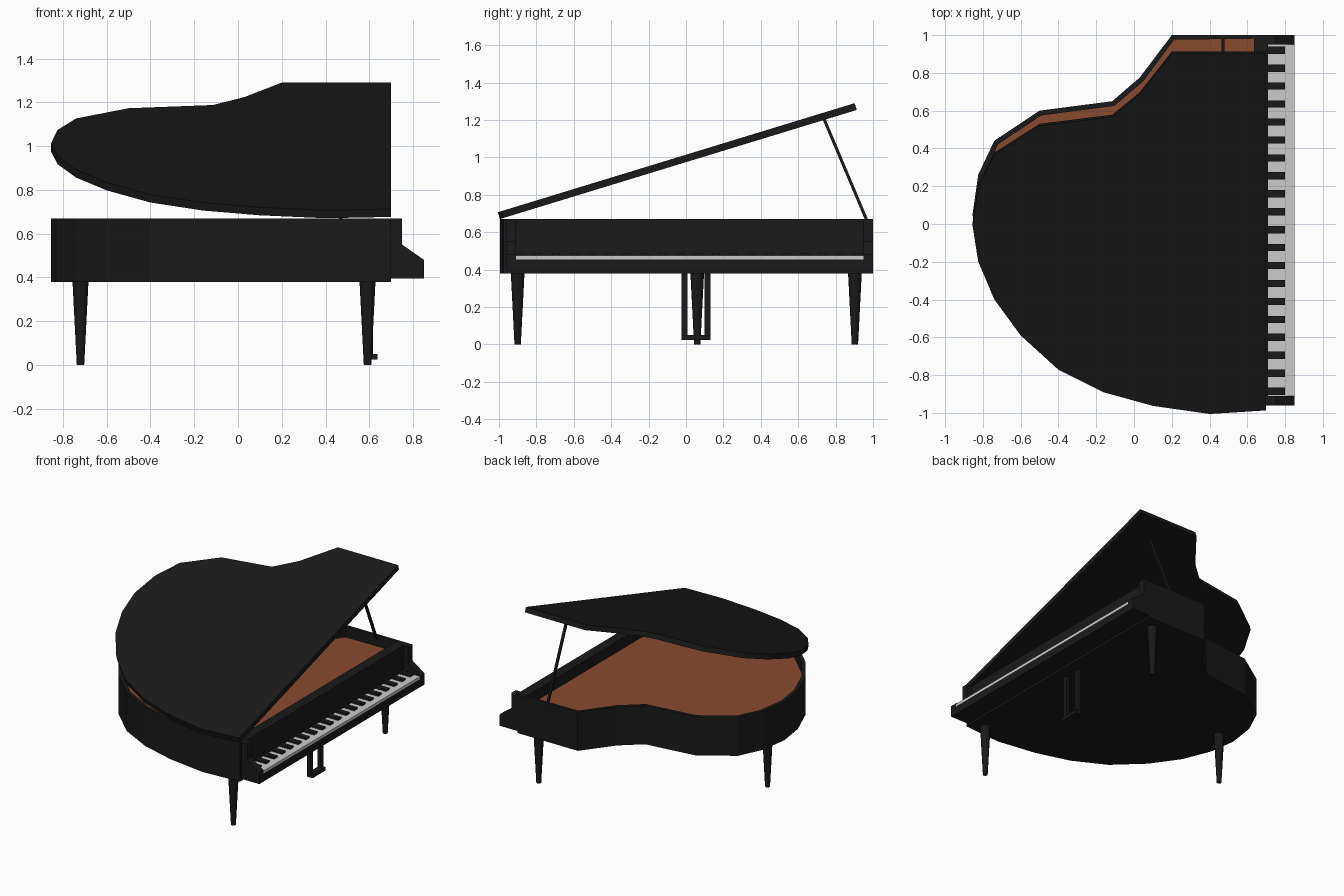
import bpy, bmesh, math
from mathutils import Vector, Matrix

if "Cube" in bpy.data.objects:
    bpy.data.objects.remove(bpy.data.objects["Cube"])


def material(name, rgb):
    m = bpy.data.materials.new(name)
    m.diffuse_color = (*rgb, 1)
    m.use_nodes = True
    m.node_tree.nodes["Principled BSDF"].inputs["Base Color"].default_value = m.diffuse_color
    return m


BLACK = material("black lacquer", (0.01, 0.01, 0.01))
BROWN = material("brown wood", (0.25, 0.07, 0.027))
WHITE = material("ivory", (0.8, 0.8, 0.8))


def finish(bm, name, *mats):
    bmesh.ops.recalc_face_normals(bm, faces=bm.faces)
    me = bpy.data.meshes.new(name)
    bm.to_mesh(me)
    bm.free()
    ob = bpy.data.objects.new(name, me)
    for m in mats:
        me.materials.append(m)
    bpy.context.collection.objects.link(ob)
    return ob


def prism(points, offset):
    """Extrude a closed polygon; returns the bmesh and its far cap."""
    bm = bmesh.new()
    face = bm.faces.new([bm.verts.new(p) for p in points])
    geo = bmesh.ops.extrude_face_region(bm, geom=[face], use_keep_orig=True)["geom"]
    bmesh.ops.translate(bm, vec=offset, verts=[g for g in geo if isinstance(g, bmesh.types.BMVert)])
    cap = [g for g in geo if isinstance(g, bmesh.types.BMFace)][0]
    bmesh.ops.recalc_face_normals(bm, faces=bm.faces)
    return bm, cap


def add_box(bm, lo, hi):
    lo, hi = Vector(lo), Vector(hi)
    mat = Matrix.Translation((lo + hi) / 2) @ Matrix.Diagonal((*(hi - lo), 1))
    bmesh.ops.create_cube(bm, size=1, matrix=mat)


def box(name, lo, hi, mat):
    bm = bmesh.new()
    add_box(bm, lo, hi)
    return finish(bm, name, mat)


# Plan outline shared by case and lid
OUTLINE = [(0.70, 1.0), (0.20, 1.0), (0.03, 0.775), (-0.115, 0.65), (-0.50, 0.60),
           (-0.74, 0.44), (-0.825, 0.26), (-0.855, 0.05), (-0.825, -0.15),
           (-0.74, -0.36), (-0.60, -0.56), (-0.40, -0.75), (-0.16, -0.875),
           (0.10, -0.95), (0.40, -0.995), (0.70, -0.975)]
BOTTOM, TOP = 0.38, 0.67

# Case with sunken wooden soundboard
bm, cap = prism([(x, y, BOTTOM) for x, y in OUTLINE], (0, 0, TOP - BOTTOM))
bmesh.ops.inset_region(bm, faces=[cap], thickness=0.027)
for v in cap.verts:
    if v.co.x > 0.6:
        v.co.x = 0.635
bmesh.ops.inset_region(bm, faces=[cap], thickness=0)
for v in cap.verts:
    v.co.z = TOP - 0.08
cap.material_index = 1
finish(bm, "case", BLACK, BROWN)

# Raised lid, hinged along the straight side
bm, _ = prism([(x, y, 0) for x, y in OUTLINE], (0, 0, 0.038))
hinge = Vector((0, -0.99, 0))
bmesh.ops.translate(bm, vec=-hinge, verts=bm.verts)
bmesh.ops.rotate(bm, cent=(0, 0, 0), matrix=Matrix.Rotation(math.radians(17), 3, 'X'), verts=bm.verts)
bmesh.ops.translate(bm, vec=hinge + Vector((0, 0, TOP + 0.002)), verts=bm.verts)
finish(bm, "lid", BLACK)

# Lid prop
a, b = Vector((0.47, 0.985, 0.62)), Vector((0.47, 0.735, 1.212))
a = b + (a - b) * 0.95
bm = bmesh.new()
rot = (b - a).to_track_quat('Z', 'X').to_matrix().to_4x4()
bmesh.ops.create_cube(bm, size=1, matrix=Matrix.Translation((a + b) / 2) @ rot
                      @ Matrix.Diagonal((0.016, 0.016, (b - a).length, 1)))
finish(bm, "lid_prop", BLACK)

# Keyboard cheeks
CHEEK = [(0.69, 0.395), (0.85, 0.395), (0.85, 0.48), (0.75, 0.55), (0.75, TOP), (0.69, TOP)]
for name, y in (("left_cheek", -0.96), ("right_cheek", 0.95)):
    bm, _ = prism([(x, y, z) for x, z in CHEEK], (0, 0.05, 0))
    finish(bm, name, BLACK)

# Fallboard, key bed and keys
box("fallboard", (0.69, -0.91, 0.40), (0.71, 0.95, TOP), BLACK)
box("key_bed", (0.69, -0.91, 0.395), (0.849, 0.95, 0.455), BLACK)
box("white_keys", (0.705, -0.91, 0.455), (0.849, 0.95, 0.475), WHITE)
bm = bmesh.new()
for i in range(20):
    y = -0.885 + i * 0.095
    add_box(bm, (0.705, y - 0.019, 0.47), (0.80, y + 0.019, 0.49))
finish(bm, "black_keys", BLACK)

# Tapered legs
for name, x, y in (("front_left_leg", 0.592, -0.9), ("front_right_leg", 0.592, 0.903), ("tail_leg", -0.72, 0.06)):
    bm = bmesh.new()
    bmesh.ops.create_cone(bm, cap_ends=True, segments=12, radius1=0.017, radius2=0.037,
                          depth=0.39, matrix=Matrix.Translation((x, y, 0.195)))
    ob = finish(bm, name, BLACK)

# Pedal lyre
bm = bmesh.new()
for y in (-0.008, 0.115):
    add_box(bm, (0.59, y - 0.016, 0.03), (0.618, y + 0.016, 0.39))
add_box(bm, (0.59, -0.024, 0.025), (0.637, 0.131, 0.05))
finish(bm, "pedal_lyre", BLACK)
